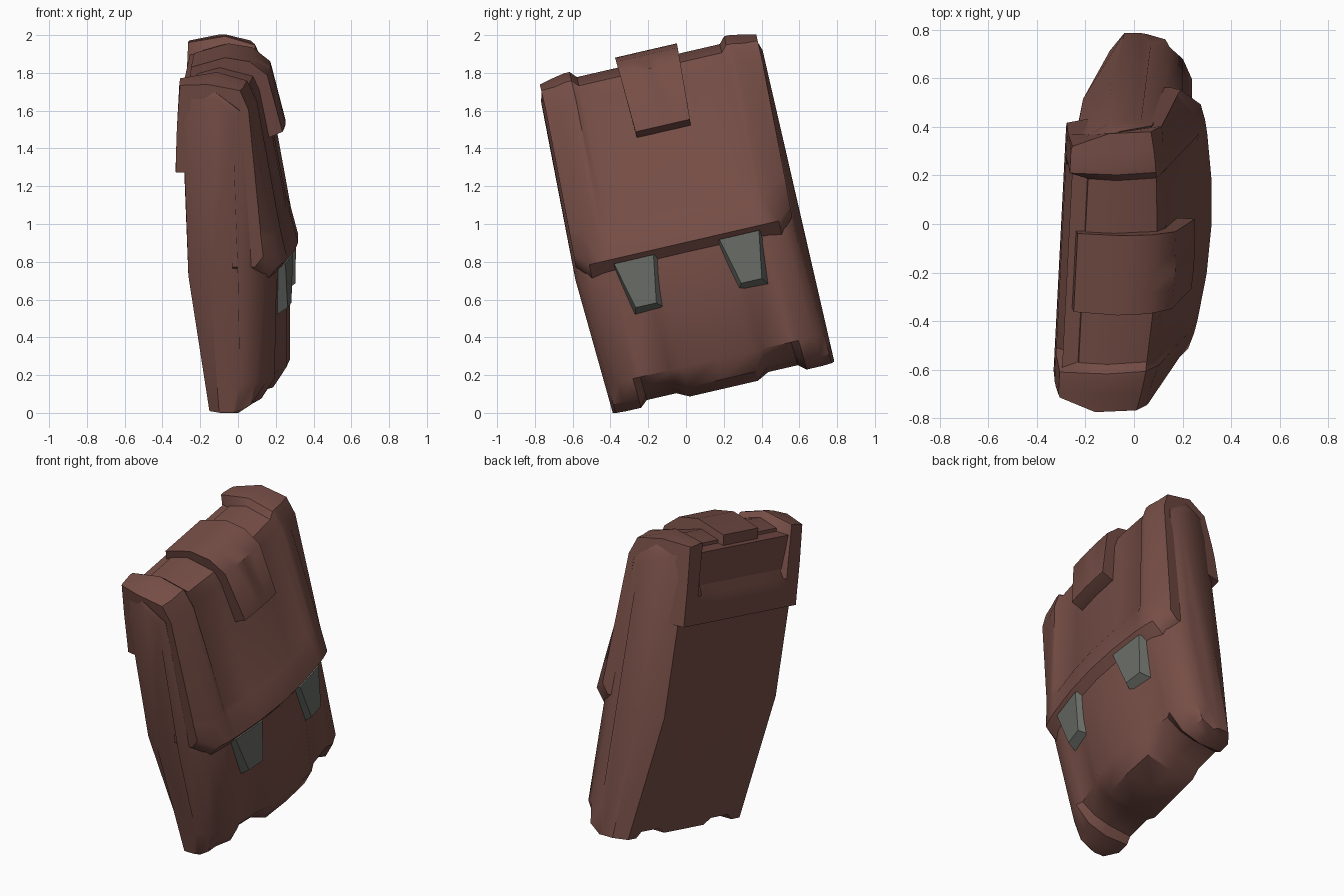
import bpy, bmesh, math

if "Cube" in bpy.data.objects:
    bpy.data.objects.remove(bpy.data.objects["Cube"])

TILT = math.radians(13)
C, S = math.cos(TILT), math.sin(TILT)


def material(name, rgb):
    m = bpy.data.materials.new(name)
    m.diffuse_color = (*rgb, 1)
    m.use_nodes = True
    m.node_tree.nodes["Principled BSDF"].inputs["Base Color"].default_value = m.diffuse_color
    return m


LEATHER = material("brown leather", (0.18, 0.075, 0.061))
METAL = material("grey metal", (0.14, 0.15, 0.132))


def place(d, x, w):
    """Bag space (d across, x depth, w height) to the leaning world pose."""
    u = 0.225 - 0.035 * max(0, 1 - abs(w - 0.82) / 0.75) + d
    return (x + 0.05 * d, u * C - w * S, u * S + w * C)


def loft(name, rings, mat, angle=38):
    """Skin a row of closed rings of (d, x, w) points and cap both ends."""
    bm = bmesh.new()
    rows = [[bm.verts.new(place(*p)) for p in ring] for ring in rings]
    n = len(rows[0])
    for a, b in zip(rows, rows[1:]):
        for i in range(n):
            j = (i + 1) % n
            bm.faces.new((a[i], a[j], b[j], b[i]))
    bm.faces.new(rows[0])
    bm.faces.new(rows[-1][::-1])
    bmesh.ops.recalc_face_normals(bm, faces=bm.faces)
    me = bpy.data.meshes.new(name)
    bm.to_mesh(me)
    bm.free()
    me.materials.append(mat)
    ob = bpy.data.objects.new(name, me)
    bpy.context.collection.objects.link(ob)
    bpy.ops.object.select_all(action='DESELECT')
    ob.select_set(True)
    bpy.context.view_layer.objects.active = ob
    bpy.ops.object.shade_smooth_by_angle(angle=math.radians(angle))
    return ob


def mirrored(half):
    """Half list of (d, kind), outermost first, continued to the other side."""
    return [(-d, k) for d, k in half] + [(d, k) for d, k in reversed(half) if d]


def drop(d):
    """How far the bulging front falls back away from the middle."""
    return 0.055 * (d / 0.48) ** 2 + max(0, abs(d) - 0.5) * 0.4


# Body: bulging front, rounded gussets, recesses between the bottom bands
def body_ring(d, kind):
    side = math.copysign(1, d)
    if kind == "middle":
        pts = [(-0.14, 1.76), (-0.12, 0.82), (-0.07, 0.088), (0.0, 0.088),
               (0.02, 0.10), (0.04, 0.25), (0.03, 0.82), (0.0, 1.70),
               (-0.07, 1.78)]
    elif kind == "edge":
        # gusset outline: its back edge sits further in than its front edge
        pts = [(-0.27, 1.80), (-0.236, 0.82), (-0.125, 0.08),
               (0.03, 0.083), (0.10, 0.13), (0.118, 0.25), (0.105, 0.82),
               (0.045, 1.72), (-0.09, 1.825)]
        return [(side * (0.527 if i < 3 else 0.587), x, w)
                for i, (x, w) in enumerate(pts)]
    else:
        r = 0.055 if kind == "recess" else 0
        f = 0.275 - drop(d) * 1.22
        pts = [(-0.275, 1.80), (-0.237, 0.82), (-0.125, 0.08 + r * 0.6),
               (0.03, 0.08 + r), (f - 0.07 - r * 0.6, 0.13 + r * 0.7),
               (f - r * 0.5, 0.24), (f, 0.82), (f - 0.15, 1.70),
               (-0.08, 1.83)]
        if kind == "outer":
            return [(side * 0.515 if i < 3 else d, x, w)
                    for i, (x, w) in enumerate(pts)]
    return [(d, x, w) for x, w in pts]


body = mirrored([(0.602, "middle"), (0.587, "edge"), (0.535, "outer"),
                 (0.45, "full"), (0.41, "recess"), (0.25, "recess"),
                 (0.185, "full"), (0.0, "full")])
loft("body", [body_ring(d, k) for d, k in body], LEATHER)


# Flap: raised rim round a sunken panel, over the top and down both faces
def flap_ring(d, kind):
    k = 0.035 if kind == "panel" else 0
    if kind == "cap":
        pts = [(-0.303, 1.38), (-0.301, 1.46), (-0.30, 1.55), (-0.296, 1.64),
               (-0.28, 1.85), (-0.13, 1.868), (0.04, 1.835), (0.085, 1.73),
               (0.147, 1.09), (0.15, 1.05), (0.163, 0.94), (0.12, 0.885)]
    else:
        g = drop(d)
        low = 0.012 if kind == "edge" else 0
        f = lambda w: 0.32 - (w - 0.87) * 0.18 - g
        pts = [(-0.305, 1.38), (-0.303, 1.46), (-0.30, 1.55),
               (-0.295 + k * 1.6, 1.64), (-0.285 + k * 2.2, 1.863 - k - low),
               (-0.09, 1.897 - k - low), (0.09 - g / 2, 1.85 - k - low),
               (f(1.74) - k, 1.74 - low), (f(1.07) - k * 0.8, 1.07),
               (f(1.04) - k * 0.4, 1.04), (f(0.88), 0.88),
               (f(0.80) - 0.08, 0.805)]
    pts += [(0.0, pts[-1][1]), (0.0, 1.38)]
    if kind == "cap":
        side = math.copysign(1, d)
        return [(side * (0.53 if i < 5 else 0.588), x, w)
                for i, (x, w) in enumerate(pts)]
    return [(d, x, w) for x, w in pts]


flap = mirrored([(0.588, "cap"), (0.515, "edge"), (0.45, "rim"),
                 (0.42, "rim"), (0.388, "panel"), (0.2, "panel"),
                 (0.0, "panel")])
loft("flap", [flap_ring(d, k) for d, k in flap], LEATHER)


# Strap tab over the top of the flap
def tab_ring(d):
    g = drop(d)
    pts = [(-0.15, 1.66), (-0.26, 1.68), (-0.24, 1.865), (-0.06, 1.917),
           (0.07, 1.895), (0.17 - g, 1.82), (0.25 - g, 1.51),
           (0.17 - g, 1.475), (0.0, 1.475)]
    # the tab narrows a little towards its lower ends
    return [(d * (0.87 + 0.13 * (w - 1.475) / 0.44), x, w) for x, w in pts]


loft("strap_tab", [tab_ring(d) for d in (-0.168, -0.08, 0, 0.08, 0.168)],
     LEATHER)

# Two tapered metal clasps below the flap, following the bulge of the front
for name, c, lean in (("left_clasp", -0.265, -0.013),
                      ("right_clasp", 0.295, 0.0)):

    def quad(mid, x, top, bottom, low):
        corners = [(mid - top, 0.855), (mid + top, 0.855),
                   (mid + bottom, low), (mid - bottom, low)]
        return [(d, x - drop(d), w) for d, w in corners]

    loft(name, [quad(c, 0.245, 0.13, 0.084, 0.562),
                quad(c + lean, 0.306, 0.107, 0.056, 0.603)], METAL, 10)
